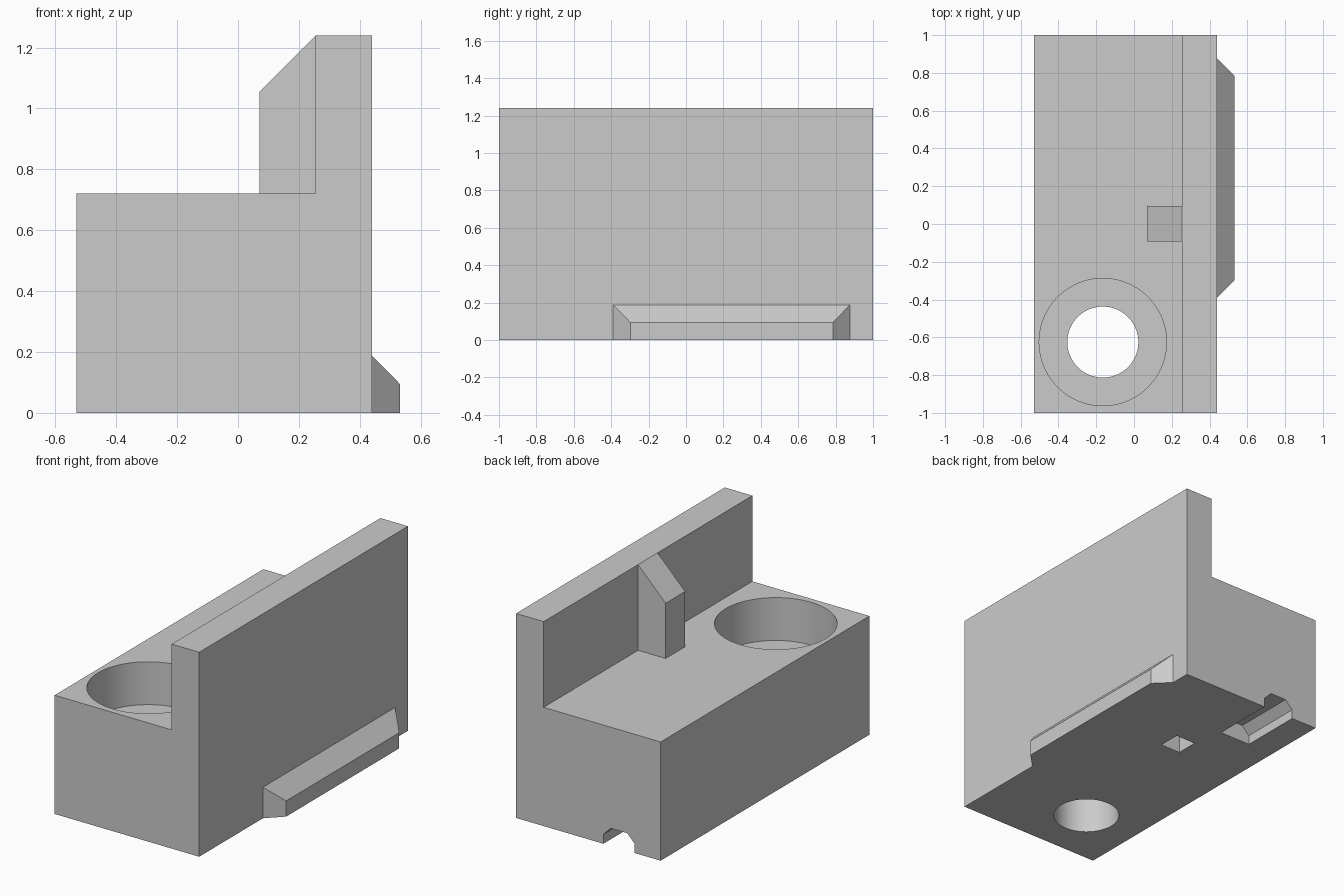
import bpy, bmesh, math

cube = bpy.data.objects.get("Cube")
if cube:
    bpy.data.objects.remove(cube, do_unlink=True)

grey = bpy.data.materials.new("light grey")
grey.use_nodes = True
grey.diffuse_color = (0.6, 0.6, 0.6, 1)
grey.node_tree.nodes["Principled BSDF"].inputs["Base Color"].default_value = (0.6, 0.6, 0.6, 1)


def finish(name, bm):
    bmesh.ops.recalc_face_normals(bm, faces=bm.faces)
    mesh = bpy.data.meshes.new(name)
    bm.to_mesh(mesh)
    bm.free()
    mesh.materials.append(grey)
    obj = bpy.data.objects.new(name, mesh)
    bpy.context.collection.objects.link(obj)
    return obj


def prism(name, profile, y0, y1):
    """Extrude an x-z profile along y."""
    bm = bmesh.new()
    face = bm.faces.new([bm.verts.new((x, y0, z)) for x, z in profile])
    ext = bmesh.ops.extrude_face_region(bm, geom=[face])
    moved = [g for g in ext["geom"] if isinstance(g, bmesh.types.BMVert)]
    bmesh.ops.translate(bm, verts=moved, vec=(0, y1 - y0, 0))
    return finish(name, bm)


def cylinder(name, x, y, radius, z0, z1):
    bm = bmesh.new()
    bmesh.ops.create_cone(bm, cap_ends=True, segments=96, radius1=radius,
                          radius2=radius, depth=z1 - z0)
    bmesh.ops.translate(bm, verts=bm.verts, vec=(x, y, (z0 + z1) / 2))
    return finish(name, bm)


def cut(target, cutter):
    cutter.hide_render = True
    mod = target.modifiers.new("cut", "BOOLEAN")
    mod.operation = "DIFFERENCE"
    mod.solver = "EXACT"
    mod.object = cutter
    bpy.context.view_layer.objects.active = target
    bpy.ops.object.modifier_apply(modifier=mod.name)
    bpy.data.objects.remove(cutter, do_unlink=True)


LEFT, WALL, RIGHT = -0.53, 0.255, 0.44
DECK, TOP = 0.72, 1.24

# Block with the tall side wall
body = prism("body", [(LEFT, 0), (RIGHT, 0), (RIGHT, TOP), (WALL, TOP),
                      (WALL, DECK), (LEFT, DECK)], -1, 1)

# Counterbored through hole
cut(body, cylinder("counterbore", -0.165, -0.625, 0.337, 0.46, DECK + 0.1))
cut(body, cylinder("bore", -0.165, -0.625, 0.188, -0.1, 0.6))

# Chamfered slot under the back edge
a, b, c = -0.355, -0.146, 0.05
cut(body, prism("slot", [(a, -0.1), (b, -0.1), (b, 0.057), (b - c, 0.107),
                         (a + c, 0.107), (a, 0.057)], 0.61, 1.1))

# Small square pocket in the underside
cut(body, prism("pocket", [(-0.107, -0.1), (0.028, -0.1), (0.028, 0.19),
                           (-0.107, 0.19)], 0.28, 0.417))

# Support rib with a sloped top
rib = prism("rib", [(0.07, DECK), (WALL, DECK), (WALL, TOP), (0.07, 1.055)], -0.092, 0.095)

# Side rail tapering outward at its top and both ends
bm = bmesh.new()
rings = []
for x, y0, y1, z in ((RIGHT, -0.39, 0.877, 0.188), (0.532, -0.298, 0.785, 0.095)):
    rings.append([bm.verts.new((x, y, h)) for y, h in ((y0, 0), (y1, 0), (y1, z), (y0, z))])
inner, outer = rings
bm.faces.new(inner)
bm.faces.new(outer)
for i in range(4):
    j = (i + 1) % 4
    bm.faces.new((inner[i], inner[j], outer[j], outer[i]))
rail = finish("side_rail", bm)

# Smooth bores, sharp corners
bpy.ops.object.select_all(action="DESELECT")
body.select_set(True)
bpy.context.view_layer.objects.active = body
bpy.ops.object.shade_smooth_by_angle(angle=math.radians(30))
